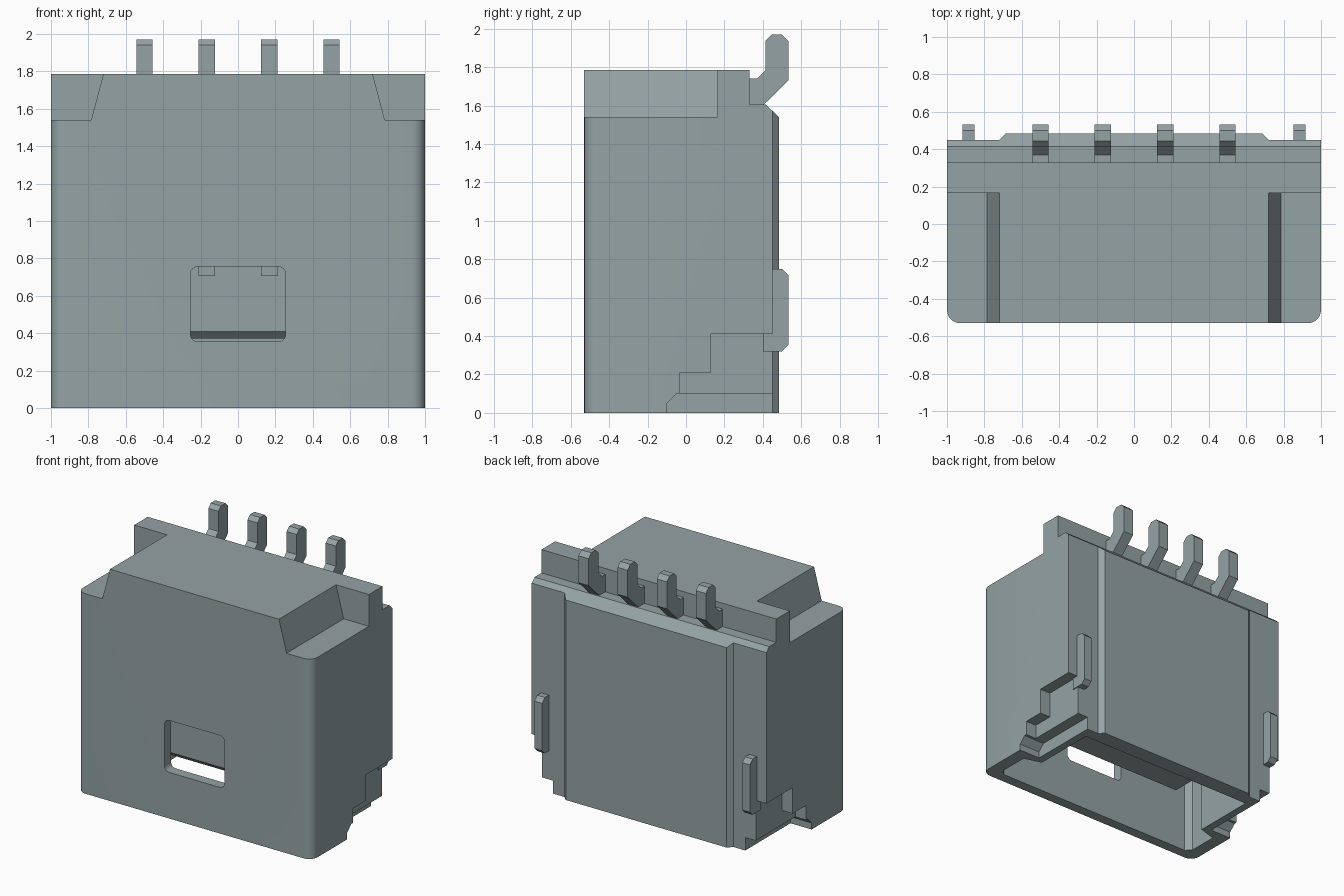
import bpy, bmesh, math
from mathutils import Vector

if "Cube" in bpy.data.objects:
    bpy.data.objects.remove(bpy.data.objects["Cube"], do_unlink=True)

# One flat grey-green material
mat = bpy.data.materials.new("grey_green")
mat.use_nodes = True
COL = (0.30, 0.365, 0.375, 1)
mat.diffuse_color = COL
mat.node_tree.nodes["Principled BSDF"].inputs["Base Color"].default_value = COL


def prism(name, pts, axis, lo, hi):
    """Extrude a 2D outline along an axis: x takes (y, z), y takes (x, z), z takes (x, y)."""
    place = {"x": lambda p: Vector((lo, p[0], p[1])),
             "y": lambda p: Vector((p[0], lo, p[1])),
             "z": lambda p: Vector((p[0], p[1], lo))}[axis]
    step = Vector([(hi - lo) * (a == axis) for a in "xyz"])
    bm = bmesh.new()
    face = bm.faces.new([bm.verts.new(place(p)) for p in pts])
    ext = bmesh.ops.extrude_face_region(bm, geom=[face])
    bmesh.ops.translate(bm, vec=step, verts=[v for v in ext["geom"] if isinstance(v, bmesh.types.BMVert)])
    bmesh.ops.recalc_face_normals(bm, faces=bm.faces)
    me = bpy.data.meshes.new(name)
    bm.to_mesh(me)
    bm.free()
    me.materials.append(mat)
    ob = bpy.data.objects.new(name, me)
    bpy.context.collection.objects.link(ob)
    return ob


def arc(cx, cy, r, start, n=6):
    return [(cx + r * math.cos(math.radians(start + 90 * i / n)),
             cy + r * math.sin(math.radians(start + 90 * i / n))) for i in range(n + 1)]


def mirrored(half):
    """Close a right-hand outline with its mirror image."""
    return half + [(-x, y) for x, y in reversed(half)]


def cut(target, cutter):
    mod = target.modifiers.new("cut", "BOOLEAN")
    mod.operation = "DIFFERENCE"
    mod.solver = "EXACT"
    mod.object = cutter
    bpy.context.view_layer.objects.active = target
    bpy.ops.object.modifier_apply(modifier=mod.name)
    bpy.data.objects.remove(cutter, do_unlink=True)


# Housing with rounded front corners and a raised back panel
plan = mirrored(arc(0.93, -0.46, 0.07, 270) + [(1, 0.45), (0.72, 0.45), (0.685, 0.485)])
housing = prism("housing", plan, "z", 0, 1.785)

# Stepped and chamfered back top edge
cut(housing, prism("c", [(0.33, 2), (0.33, 1.605), (0.415, 1.605), (0.485, 1.54),
                         (0.6, 1.433), (0.6, 2)], "x", -1.2, 1.2))

# Hollow inside, open at the bottom, narrower towards the back
cavity = mirrored([(0.86, -0.45), (0.9, -0.41), (0.9, -0.18), (0.76, -0.14), (0.76, 0.36)])
cut(housing, prism("c", cavity, "z", -0.2, 1.45))

for s in (-1, 1):
    # Sloped notch in each front top corner
    notch = [(0.72, 1.785), (0.785, 1.54), (1.2, 1.54), (1.2, 1.9), (0.69, 1.9)]
    cut(housing, prism("c", [(s * x, z) for x, z in notch], "y", -1, 0.165))
    # Stepped recess and bottom undercut in each side wall
    recess = [(-0.03, 0.06), (-0.03, 0.21), (0.13, 0.21), (0.13, 0.41), (0.6, 0.41), (0.6, 0.06)]
    cut(housing, prism("c", recess, "x", s * 0.91, s * 1.2))
    under = [(-0.1, -0.1), (-0.1, 0.05), (-0.05, 0.1), (0.6, 0.1), (0.6, -0.1)]
    cut(housing, prism("c", under, "x", s * 0.82, s * 1.2))

# Rounded latch window through the front wall
window = (arc(0.215, 0.395, 0.04, 270) + arc(0.215, 0.715, 0.04, 0)
          + arc(-0.215, 0.715, 0.04, 90) + arc(-0.215, 0.395, 0.04, 180))
cut(housing, prism("c", window, "y", -0.7, -0.40))

bpy.ops.object.select_all(action="DESELECT")
housing.select_set(True)
bpy.context.view_layer.objects.active = housing
bpy.ops.object.shade_smooth_by_angle(angle=math.radians(30))

# Inner tongue with a bevelled lower front edge
prism("tongue", [(-0.35, 1.47), (-0.35, 0.41), (-0.31, 0.37), (0.03, 0.37), (0.03, 1.47)], "x", -0.66, 0.66)

# Four bent pins, each with its contact strip on the tongue
PIN = [(0.32, 1.74), (0.37, 1.74), (0.415, 1.785), (0.415, 1.94), (0.445, 1.97), (0.5, 1.97),
       (0.533, 1.937), (0.533, 1.73), (0.405, 1.605), (0.32, 1.605)]
for i, x in enumerate((-0.5, -0.167, 0.167, 0.5)):
    prism(f"pin_{i + 1}", PIN, "x", x - 0.043, x + 0.043)
    prism(f"contact_{i + 1}", [(-0.36, 0.705), (-0.34, 0.705), (-0.34, 1.46), (-0.36, 1.46)],
          "x", x - 0.043, x + 0.043)

# Side anchor clips at the back
CLIP = [(0.40, 0.75), (0.5, 0.75), (0.533, 0.717), (0.533, 0.353), (0.5, 0.32), (0.40, 0.32)]
for side, s in (("left", 1), ("right", -1)):
    prism(f"{side}_clip", CLIP, "x", s * 0.853, s * 0.918)
